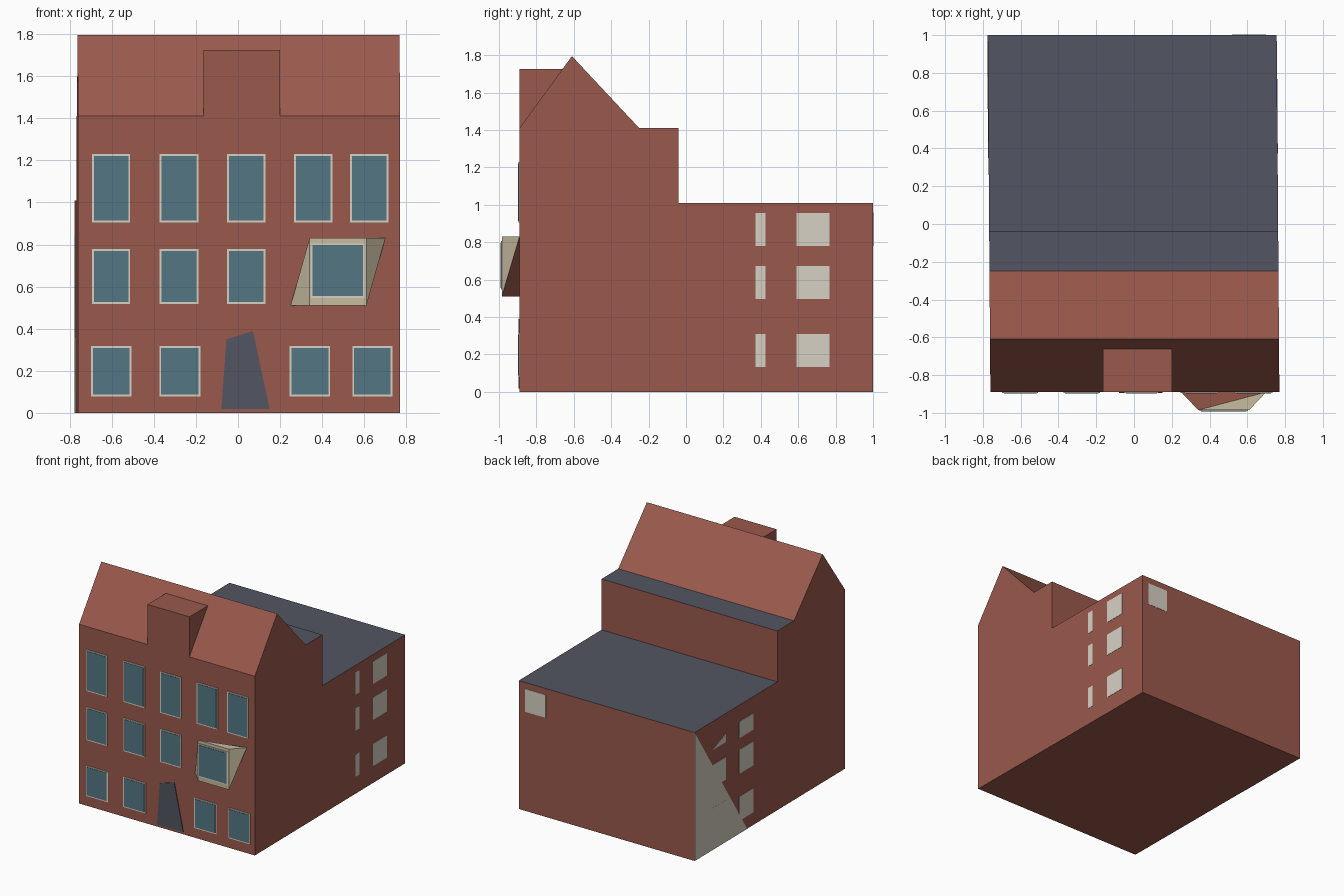
import bpy, bmesh
from mathutils import Vector

if "Cube" in bpy.data.objects:
    bpy.data.objects.remove(bpy.data.objects["Cube"])


def material(name, rgb):
    m = bpy.data.materials.new(name)
    lin = [((c / 255 + 0.055) / 1.055) ** 2.4 for c in rgb]
    m.diffuse_color = (*lin, 1)
    m.use_nodes = True
    m.node_tree.nodes["Principled BSDF"].inputs["Base Color"].default_value = m.diffuse_color
    return m


BRICK = material("brick red", (154, 89, 76))
SLATE = material("slate grey", (82, 85, 98))
GLASS = material("blue glass", (84, 119, 132))
TRIM = material("pale trim", (214, 209, 196))
TAN = material("tan panel", (199, 188, 160))

HALF = 0.765
FRONT = -0.89


def skew(y):
    """Sideways drift of the walls from front to back."""
    return -0.002 - 0.0075 * y


def mesh_object(name, verts, faces, mats, rule=None):
    bm = bmesh.new()
    vs = [bm.verts.new(v) for v in verts]
    for f in faces:
        bm.faces.new([vs[i] for i in f])
    bmesh.ops.recalc_face_normals(bm, faces=bm.faces)
    bm.normal_update()
    if rule:
        for f in bm.faces:
            f.material_index = rule(f)
    me = bpy.data.meshes.new(name)
    bm.to_mesh(me)
    bm.free()
    for m in mats:
        me.materials.append(m)
    ob = bpy.data.objects.new(name, me)
    bpy.context.collection.objects.link(ob)
    return ob


def prism(name, a, b, mats, rule=None):
    """Closed solid between two matching outlines."""
    n = len(a)
    faces = [list(range(n)), list(range(n, 2 * n))]
    faces += [[i, (i + 1) % n, n + (i + 1) % n, n + i] for i in range(n)]
    return mesh_object(name, list(a) + list(b), faces, mats, rule)


def front_plate(name, pts, y, thick, mat):
    prism(name, [(x, y + 0.002, z) for x, z in pts],
          [(x, y - thick, z) for x, z in pts], [mat])


def side_plate(name, pts, side, thick, mat):
    def ring(d):
        return [(side * (HALF + d) + skew(y), y, z) for y, z in pts]
    prism(name, ring(-0.002), ring(thick), [mat])


def rect(a0, a1, z0, z1):
    return [(a0, z0), (a1, z0), (a1, z1), (a0, z1)]


def window(x0, x1, z0, z1, y=FRONT):
    b = 0.009
    front_plate("window_frame", rect(x0, x1, z0, z1), y, 0.005, TRIM)
    front_plate("window_pane", rect(x0 + b, x1 - b, z0 + b, z1 - b), y, 0.008, GLASS)


# House body: gabled front block with lower rear wing, slate on flat roofs
profile = [(FRONT, 0), (1, 0), (1, 1.01), (-0.04, 1.01), (-0.04, 1.41),
           (-0.25, 1.41), (-0.61, 1.795), (FRONT, 1.41)]
prism("house_body",
      [(-HALF + skew(y), y, z) for y, z in profile],
      [(HALF + skew(y), y, z) for y, z in profile],
      [BRICK, SLATE], lambda f: 1 if f.normal.z > 0.95 else 0)

# Roof dormer
dormer = [(FRONT, 1.41), (FRONT, 1.725), (-0.659, 1.725)]
prism("dormer", [(-0.165, y, z) for y, z in dormer],
      [(0.2, y, z) for y, z in dormer], [BRICK])

# Front windows, row by row
upper = [(-0.693, -0.512), (-0.372, -0.188), (-0.052, 0.131),
         (0.267, 0.448), (0.533, 0.714)]
ground = [(-0.698, -0.507), (-0.374, -0.179), (0.245, 0.438), (0.543, 0.733)]
for row, z0, z1 in ((upper, 0.905, 1.23), (upper[:3], 0.518, 0.779),
                    (ground, 0.078, 0.317)):
    for x0, x1 in row:
        window(x0, x1, z0, z1)

# Crooked door
front_plate("door", [(-0.079, 0.019), (0.15, 0.019), (0.071, 0.389), (-0.055, 0.349)],
            FRONT, 0.005, SLATE)

# Slanted bay: tan outside, brick on the two faces against the wall
low, high, out = 0.51, 0.83, -0.985
bay = [(0.25, FRONT, low), (0.34, out, low), (0.61, out, low),
       (0.34, out, high), (0.61, out, high), (0.70, FRONT, high)]
mesh_object("bay", bay,
            [(1, 2, 4, 3), (0, 1, 3), (2, 5, 4), (3, 4, 5), (0, 2, 1),
             (0, 3, 5), (0, 5, 2)], [TAN, BRICK],
            lambda f: 1 if sum(abs(v.co.y - FRONT) < 1e-4 for v in f.verts) == 2 else 0)
window(0.346, 0.604, 0.546, 0.806, out)

# Blank side windows, right wall
for y0, y1 in ((0.372, 0.425), (0.592, 0.767)):
    for z0, z1 in ((0.134, 0.31), (0.497, 0.674), (0.78, 0.957)):
        side_plate("right_window", rect(y0, y1, z0, z1), 1, 0.002, TRIM)

# Blank side windows, left wall
for z0, z1 in ((0.10, 0.29), (0.47, 0.66), (0.75, 0.88)):
    side_plate("left_window", rect(0.26, 0.44, z0, z1), -1, 0.002, TRIM)
for z0, z1 in ((0.15, 0.33), (0.49, 0.67)):
    side_plate("left_rear_window", rect(0.61, 0.78, z0, z1), -1, 0.003, TRIM)
side_plate("left_window_corner", [(0.78, 0.785), (0.61, 0.785), (0.61, 0.85)],
           -1, 0.002, TRIM)

# Pale triangular panel at the rear of the left wall
side_plate("left_rear_panel", [(1, 0), (1, 1.01), (0.34, 0)], -1, 0.002, TRIM)

# Blank window on the back wall
prism("back_window", [(x, 0.998, z) for x, z in rect(0.52, 0.70, 0.78, 0.96)],
      [(x, 1.002, z) for x, z in rect(0.52, 0.70, 0.78, 0.96)], [TRIM])
